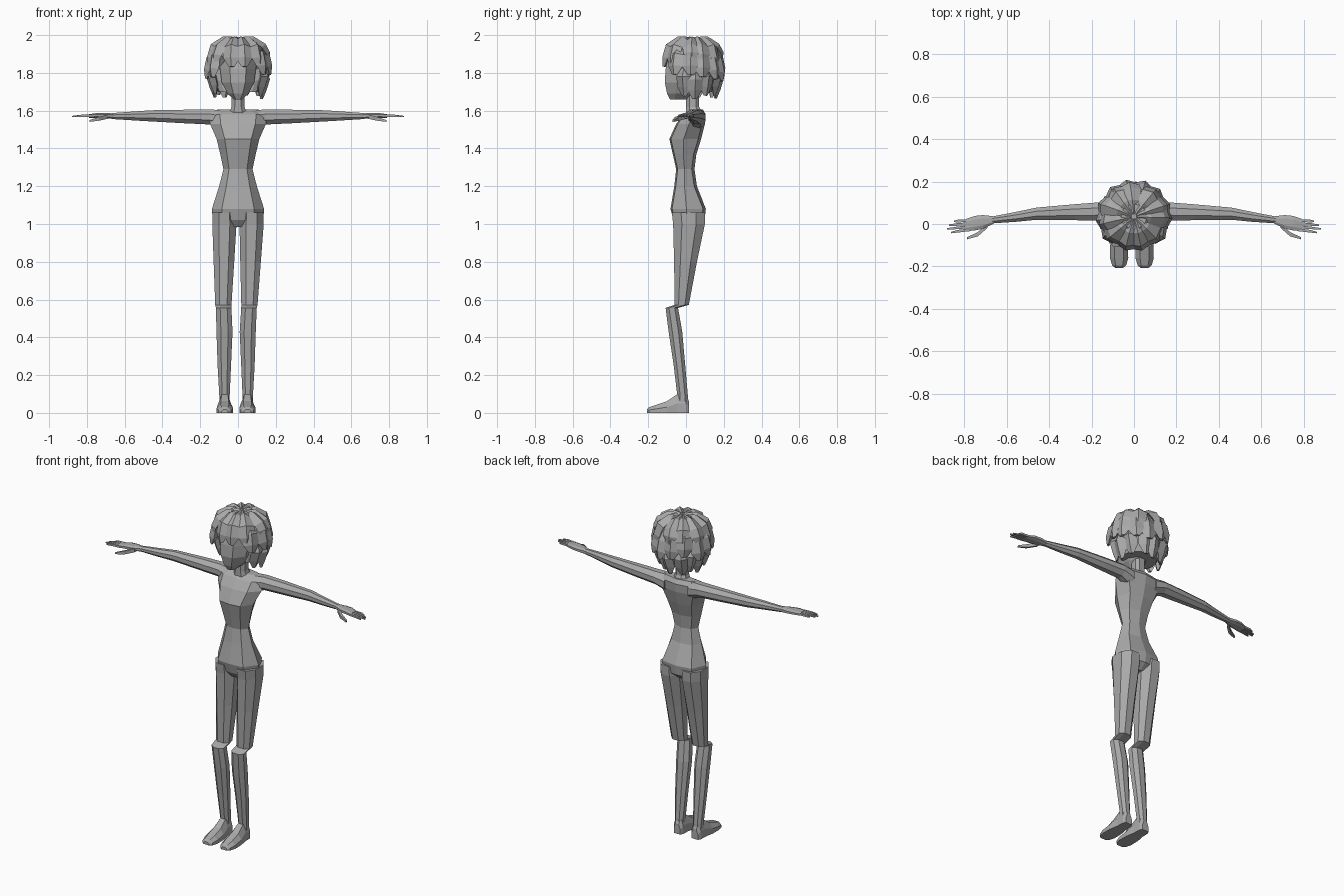
import bpy, bmesh, math, random
from mathutils import Vector

if "Cube" in bpy.data.objects:
    bpy.data.objects.remove(bpy.data.objects["Cube"])

random.seed(4)
GREY = bpy.data.materials.new("plain grey")
GREY.diffuse_color = (0.40, 0.40, 0.40, 1)
GREY.use_nodes = True
GREY.node_tree.nodes["Principled BSDF"].inputs["Base Color"].default_value = GREY.diffuse_color


def add_loft(bm, rings):
    """Skin a list of equal-length point rings and cap both ends."""
    loops = [[bm.verts.new(p) for p in ring] for ring in rings]
    n = len(loops[0])
    for a, b in zip(loops, loops[1:]):
        for i in range(n):
            bm.faces.new((a[i], a[(i + 1) % n], b[(i + 1) % n], b[i]))
    bm.faces.new(loops[0])
    bm.faces.new(loops[-1])


def finish(name, bm):
    bmesh.ops.recalc_face_normals(bm, faces=bm.faces)
    mesh = bpy.data.meshes.new(name)
    bm.to_mesh(mesh)
    bm.free()
    mesh.materials.append(GREY)
    obj = bpy.data.objects.new(name, mesh)
    bpy.context.collection.objects.link(obj)
    return obj


def loft(name, rings):
    bm = bmesh.new()
    add_loft(bm, rings)
    return finish(name, bm)


def octagon(u0, u1, v0, v1, k=0.5):
    """Eight-sided outline filling a box; k is the flat share of each side."""
    cu, cv, hu, hv = (u0 + u1) / 2, (v0 + v1) / 2, (u1 - u0) / 2, (v1 - v0) / 2
    pts = [(1, -k), (1, k), (k, 1), (-k, 1), (-1, k), (-1, -k), (-k, -1), (k, -1)]
    return [(cu + a * hu, cv + b * hv) for a, b in pts]


# Torso: z, front y, back y, half width
torso = [(1.02, -.066, .098, .134), (1.08, -.082, .105, .138), (1.2, -.062, .058, .100),
         (1.29, -.052, .045, .077), (1.37, -.07, .055, .094), (1.45, -.088, .08, .113),
         (1.53, -.052, .1, .148), (1.58, -.015, .104, .155), (1.605, .02, .09, .11)]
rings = []
for z, f, b, w in torso:
    m = f + (b - f) * .45
    rings.append([(0, f, z), (w * .62, f + .008, z), (w, m, z), (w * .72, b - .015, z),
                  (0, b, z), (-w * .72, b - .015, z), (-w, m, z), (-w * .62, f + .008, z)])
# narrow tip of the pelvis between the thighs
rings.insert(0, [(x * .35, y * .6, .985) for x, y, z in rings[0]])
loft("torso", rings)

# Neck and head
loft("neck", [[(x, y, z) for x, y in octagon(-w, w, a, b)] for z, w, a, b in
              [(1.58, .05, .0, .09), (1.62, .034, .0, .07), (1.74, .034, .0, .07)]])
loft("head", [[(x, y, z) for x, y in octagon(-w, w, a, b, k)] for z, w, a, b, k in
              [(1.66, .024, -.085, .02, .5), (1.69, .055, -.10, .06, .45),
               (1.75, .086, -.112, .12, .45), (1.82, .095, -.108, .16, .45),
               (1.90, .092, -.09, .15, .5), (1.95, .06, -.05, .11, .5)]])

for s, side in ((1, "left"), (-1, "right")):
    # Leg: z, inner x, outer x, front y, back y, z tilt; knee folds forward
    leg = [(1.06, .010, .136, -.075, .102), (1.0, .008, .136, -.068, .100),
           (.80, .016, .125, -.063, .058), (.572, .026, .112, -.06, .015),
           (.556, .026, .108, -.108, -.042), (.43, .019, .104, -.092, -.02),
           (.25, .027, .098, -.065, -.004), (.09, .034, .089, -.046, .010),
           (.05, .034, .089, -.046, .010)]
    rings = []
    for z, a, b, f, k in leg:
        shift = -.01 * min(1, max(0, (1 - z) / .5))
        rings.append([(s * x + shift, y, z) for x, y in octagon(a, b, f, k, .45)])
    loft(side + "_leg", rings)

    # Foot: y, half width, height, skewed slightly outward
    rings = []
    for y, w, h in [(.016, .022, .06), (.0, .031, .10), (-.045, .032, .10),
                    (-.10, .042, .062), (-.16, .043, .042), (-.195, .033, .03), (-.207, .018, .018)]:
        c = s * .06 - .01
        rings.append([(c - w, y, 0), (c + w, y, 0), (c + w, y, h * .5),
                      (c + w * .5, y, h), (c - w * .5, y, h), (c - w, y, h * .5)])
    loft(side + "_foot", rings)

    # Arm: x, front y, back y, bottom z, top z
    arm = [(.08, .0, .10, 1.50, 1.603), (.15, .015, .103, 1.527, 1.606),
           (.28, .018, .093, 1.533, 1.605), (.46, .020, .077, 1.543, 1.602),
           (.56, .010, .056, 1.549, 1.595), (.67, .003, .035, 1.556, 1.587)]
    loft(side + "_arm", [[(s * x, y, z) for y, z in octagon(a, b, c, d, .4)]
                         for x, a, b, c, d in arm])

    # Hand: palm, four fingers and a thumb
    palm = [(.66, .002, .036, 1.557, 1.586), (.71, -.022, .042, 1.56, 1.587),
            (.75, -.030, .038, 1.562, 1.587), (.79, -.034, .024, 1.562, 1.581)]
    bm = bmesh.new()
    add_loft(bm, [[(s * x, y, z) for y, z in octagon(a, b, c, d)] for x, a, b, c, d in palm])
    for i, tip in enumerate((.848, .872, .88, .862)):
        y0, y1 = .016 - .0145 * i, .012 - .0175 * i
        add_loft(bm, [[(s * x, y + j * w, z + k * w * .9)
                       for j, k in ((-1, -1), (1, -1), (1, 1), (-1, 1))]
                      for x, y, z, w in ((.775, y0, 1.573, .0068),
                                         (.83, (y0 + y1) / 2, 1.573, .0062),
                                         (tip, y1, 1.569, .0035))])
    add_loft(bm, [[(s * x, y + j * w, z + k * w)
                   for j, k in ((-1, -1), (1, -1), (1, 1), (-1, 1))]
                  for x, y, z, w in ((.69, -.008, 1.568, .011), (.735, -.048, 1.557, .010),
                                     (.785, -.067, 1.546, .005))])
    finish(side + "_hand", bm)

# Hair: an inner cap with three layers of chunky locks around it
CY = .035


def ring_point(ang, r, z):
    return Vector((math.sin(ang) * r, CY - math.cos(ang) * r * .97, z))


bm = bmesh.new()
cap = [(1.70, .105), (1.76, .135), (1.82, .145), (1.89, .138), (1.95, .11), (1.985, .06)]
rings = []
for z, r in cap:
    ring = []
    for i in range(16):
        p = ring_point(i * math.tau / 16, r, z)
        if z < 1.87 and p.y < -.02:      # leave the face open
            p.y = -.02
        ring.append(p)
    rings.append(ring)
add_loft(bm, rings)


def lock(ang, path, width):
    """Four-sided lock following (radius, z) points out from the crown."""
    sway = random.uniform(-.09, .09)
    out = []
    for i, (r, z, w, t) in enumerate(path):
        a = ang + sway * i / (len(path) - 1)
        c = ring_point(a, r, z)
        side = Vector((math.cos(a), math.sin(a), 0)) * w * width
        r0, z0 = path[max(i - 1, 0)][:2]
        r1, z1 = path[min(i + 1, len(path) - 1)][:2]
        n2 = Vector((z0 - z1, r1 - r0)).normalized() * t
        nrm = Vector((math.sin(a) * n2.x, -math.cos(a) * n2.x, n2.y))
        out.append([c - side, c + nrm, c + side, c - nrm])
    add_loft(bm, out)


for i in range(11):                       # crown layer and fringe
    a = (i + .5) * math.tau / 11 + random.uniform(-.1, .1)
    d = random.uniform(-.015, .02)
    lock(a, [(.012, 1.978, .25, .012), (.075, 1.972, .75, .022), (.128, 1.935, 1.1, .026),
             (.150, 1.89 + d, 1.0, .02), (.160, 1.845 + d, .35, .008)], .045)
for i in range(13):                       # middle layer, open at the face
    a = i * math.tau / 13 + random.uniform(-.08, .08)
    if math.cos(a) > .72:
        continue
    d = random.uniform(-.02, .02)
    lock(a, [(.115, 1.93, .5, .015), (.145, 1.88 + d, 1.0, .024), (.158, 1.82 + d, 1.1, .024),
             (.168, 1.775 + d, .4, .008)], .043)
for i in range(13):                       # lower layer, curling inward
    a = (i + .5) * math.tau / 13 + random.uniform(-.08, .08)
    if math.cos(a) > .66:
        continue
    d = random.uniform(-.015, .02)
    lock(a, [(.13, 1.83, .6, .015), (.145, 1.775 + d, 1.05, .025), (.13, 1.72 + d, 1.0, .022),
             (.125, 1.67 + d, .3, .007)], .040)
finish("hair", bm)
